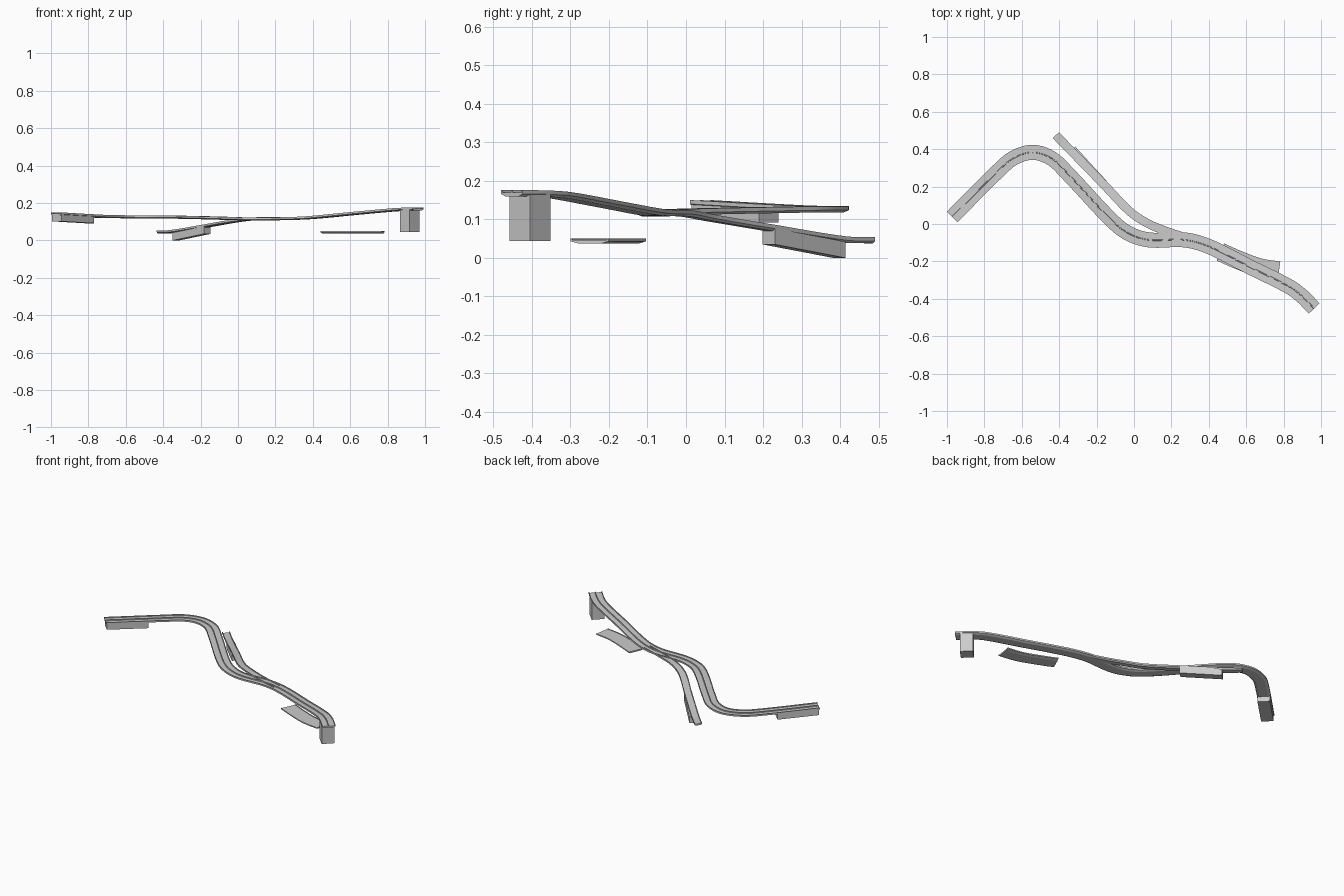
import bpy, bmesh, math
from mathutils import Vector

if "Cube" in bpy.data.objects:
    bpy.data.objects.remove(bpy.data.objects["Cube"])


def smooth_path(pts, steps=8):
    """Catmull-Rom curve through the given points."""
    p = [Vector(q) for q in pts]
    p = [2 * p[0] - p[1]] + p + [2 * p[-1] - p[-2]]
    out = []
    for i in range(1, len(p) - 2):
        a, b, c, d = p[i - 1:i + 3]
        # centripetal-like tangents scaled to the segment length
        L = (c - b).length
        m0 = (c - a).normalized() * L
        m1 = (d - b).normalized() * L
        for k in range(steps):
            t = k / steps
            out.append((2*t**3 - 3*t**2 + 1) * b + (t**3 - 2*t**2 + t) * m0
                       + (-2*t**3 + 3*t**2) * c + (t**3 - t**2) * m1)
    out.append(p[-2])
    return out


def sweep(name, path, profile):
    """Carry a closed (side, height) profile along a path, keeping it upright."""
    bm = bmesh.new()
    rings = []
    for i, p in enumerate(path):
        t = path[min(i + 1, len(path) - 1)] - path[max(i - 1, 0)]
        side = Vector((-t.y, t.x, 0)).normalized()
        rings.append([bm.verts.new(p + side * u + Vector((0, 0, h))) for u, h in profile])
    n = len(profile)
    for a, b in zip(rings, rings[1:]):
        for k in range(n):
            bm.faces.new((a[k], a[(k + 1) % n], b[(k + 1) % n], b[k]))
    bm.faces.new(rings[0])
    bm.faces.new(rings[-1])
    bmesh.ops.recalc_face_normals(bm, faces=bm.faces)
    me = bpy.data.meshes.new(name)
    bm.to_mesh(me)
    bm.free()
    ob = bpy.data.objects.new(name, me)
    bpy.context.collection.objects.link(ob)
    return ob


def road_profile(w, median, kerb=0.006, depth=0.010):
    """Deck with kerbs, optional median and a narrower underside."""
    half = [(w * 0.65, -depth), (w, -0.004), (w, kerb), (w - 0.004, kerb), (w - 0.004, 0)]
    if median:
        half += [(0.003, 0), (0.002, kerb)]
    return half + [(-u, h) for u, h in reversed(half)]


def box_profile(w, low, high):
    return [(-w, low), (w, low), (w, high), (-w, high)]


# main elevated road
main = smooth_path([
    (-0.972, 0.038, 0.144), (-0.72, 0.29, 0.130), (-0.64, 0.355, 0.129),
    (-0.54, 0.383, 0.128), (-0.44, 0.35, 0.128), (-0.35, 0.265, 0.127),
    (-0.12, 0.02, 0.122), (-0.03, -0.05, 0.119), (0.08, -0.085, 0.117),
    (0.27, -0.085, 0.119), (0.40, -0.12, 0.125), (0.62, -0.23, 0.146),
    (0.83, -0.335, 0.165), (0.90, -0.387, 0.169), (0.963, -0.452, 0.170)])
sweep("main_road", main, road_profile(0.040, True))

# side ramp that descends from the main road
ramp = smooth_path([
    (-0.418, 0.475, 0.048), (-0.345, 0.40, 0.050), (-0.165, 0.215, 0.080),
    (-0.02, 0.065, 0.105), (0.08, 0.000, 0.117), (0.20, -0.048, 0.1185),
    (0.34, -0.092, 0.121)])
sweep("side_ramp", ramp, road_profile(0.023, False))

# solid abutments under the road start and the ramp foot
sweep("start_abutment", [Vector((-0.970, 0.040, 0.144)), Vector((-0.795, 0.215, 0.134))],
      box_profile(0.036, -0.042, -0.004))
sweep("ramp_abutment", [Vector((-0.332, 0.398, 0.050)), Vector((-0.165, 0.215, 0.085))],
      box_profile(0.024, -0.050, -0.008))

# square pier at the high end
d = 0.0375 / math.sqrt(2)
sweep("end_pier", [Vector((0.918 - d, -0.405 + d, 0)), Vector((0.918 + d, -0.405 - d, 0))],
      box_profile(0.0375, 0.044, 0.167))

# short road slab passing underneath
lower = smooth_path([(0.462, -0.150, 0.047), (0.56, -0.193, 0.047),
                     (0.67, -0.233, 0.047), (0.775, -0.250, 0.047)])
sweep("lower_slab", lower, road_profile(0.050, False, kerb=0.003, depth=0.009))
